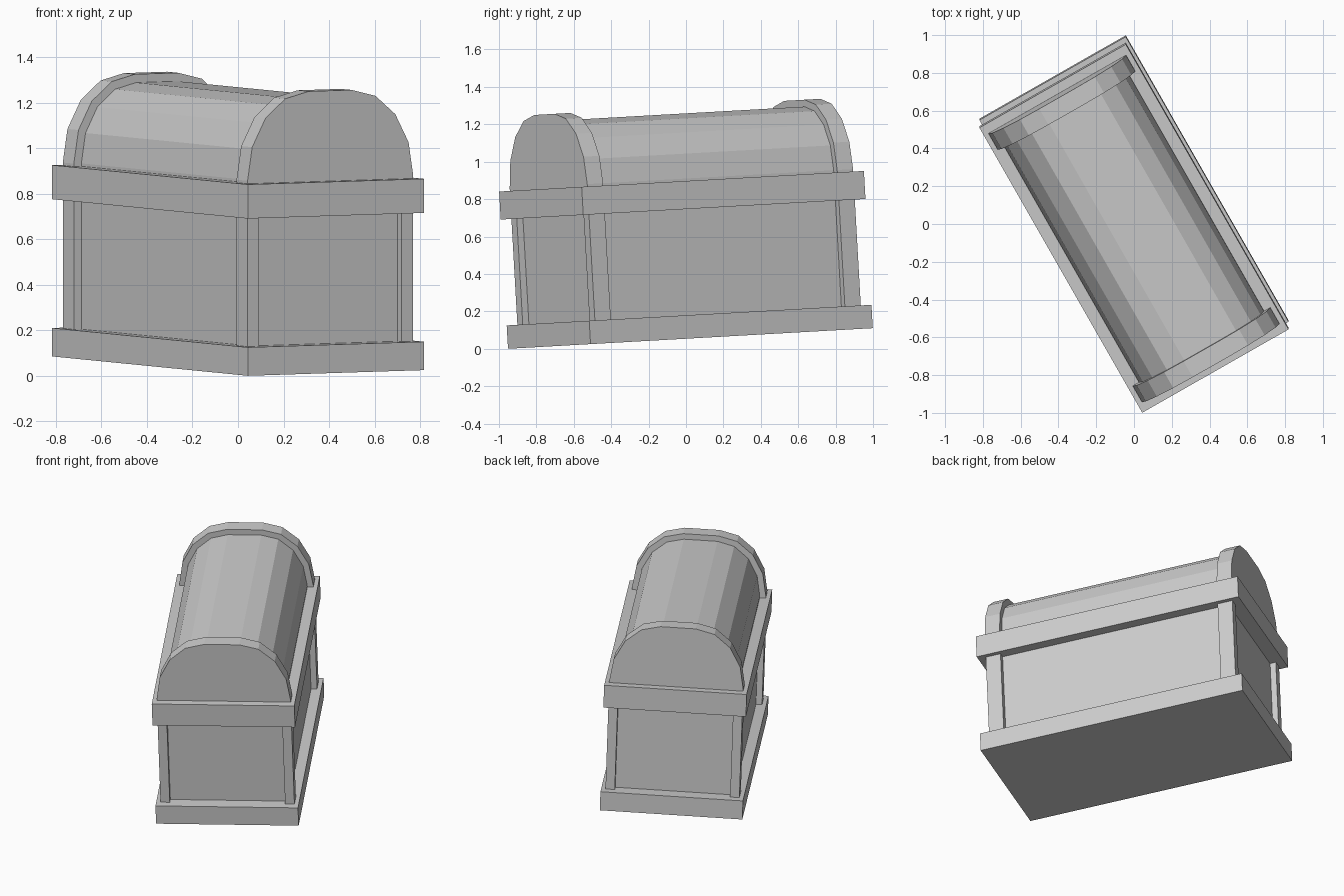
import bpy, bmesh, math
from mathutils import Matrix

if "Cube" in bpy.data.objects:
    bpy.data.objects.remove(bpy.data.objects["Cube"])

# Pose of the whole chest: turned about z, then tipped slightly backwards
POSE = (Matrix.Translation((0, 0.0235, 0.055))
        @ Matrix.Rotation(math.radians(3.23), 4, 'X')
        @ Matrix.Rotation(math.radians(29.7), 4, 'Z'))


def finish(name, bm):
    bmesh.ops.recalc_face_normals(bm, faces=bm.faces)
    mesh = bpy.data.meshes.new(name)
    bm.to_mesh(mesh)
    bm.free()
    obj = bpy.data.objects.new(name, mesh)
    obj.matrix_world = POSE
    bpy.context.collection.objects.link(obj)
    return obj


def box(name, cx, cy, sx, sy, z0, z1):
    bm = bmesh.new()
    m = Matrix.Translation((cx, cy, (z0 + z1) / 2)) @ Matrix.Diagonal((sx, sy, z1 - z0, 1))
    bmesh.ops.create_cube(bm, size=1, matrix=m)
    return finish(name, bm)


def dome(name, half_w, top, flat, y0, y1, z0=0.83, spring=0.855, steps=4):
    # Arched profile: upright foot, quarter curves and a flat crown
    right = [(half_w, z0)]
    for i in range(steps + 1):
        a = math.pi / 2 * i / steps
        right.append((flat + (half_w - flat) * math.cos(a),
                      spring + (top - spring) * math.sin(a)))
    profile = right + [(-x, z) for x, z in reversed(right)]
    bm = bmesh.new()
    face = bm.faces.new([bm.verts.new((x, y0, z)) for x, z in profile])
    ext = bmesh.ops.extrude_face_region(bm, geom=[face], use_keep_orig=True)
    verts = [g for g in ext['geom'] if isinstance(g, bmesh.types.BMVert)]
    bmesh.ops.translate(bm, verts=verts, vec=(0, y1 - y0, 0))
    return finish(name, bm)


W, L = 0.892, 1.74        # plinth and rim
PW, PL = 0.838, 1.639     # outside of posts and lid bands
REC = 0.038               # panel recess

# Plinth, rim and recessed body
box("plinth", 0, 0, W, L, 0, 0.125)
box("rim", 0, 0, W, L, 0.692, 0.842)
box("body", 0, 0, PW - 2 * REC, PL - 2 * REC, 0.12, 0.70)

# Corner posts
post_x, post_y = 0.058, 0.098
for sx in (-1, 1):
    for sy in (-1, 1):
        box("corner_post", sx * (PW - post_x) / 2, sy * (PL - post_y) / 2,
            post_x, post_y, 0.12, 0.70)

# Domed lid and the raised bands at its ends
dome("lid", PW / 2 - REC, 1.203, 0.105, -PL / 2 + REC, PL / 2 - REC)
for s in (-1, 1):
    dome("lid_band", PW / 2, 1.24, 0.11, s * PL / 2, s * (PL / 2 - 0.098))
